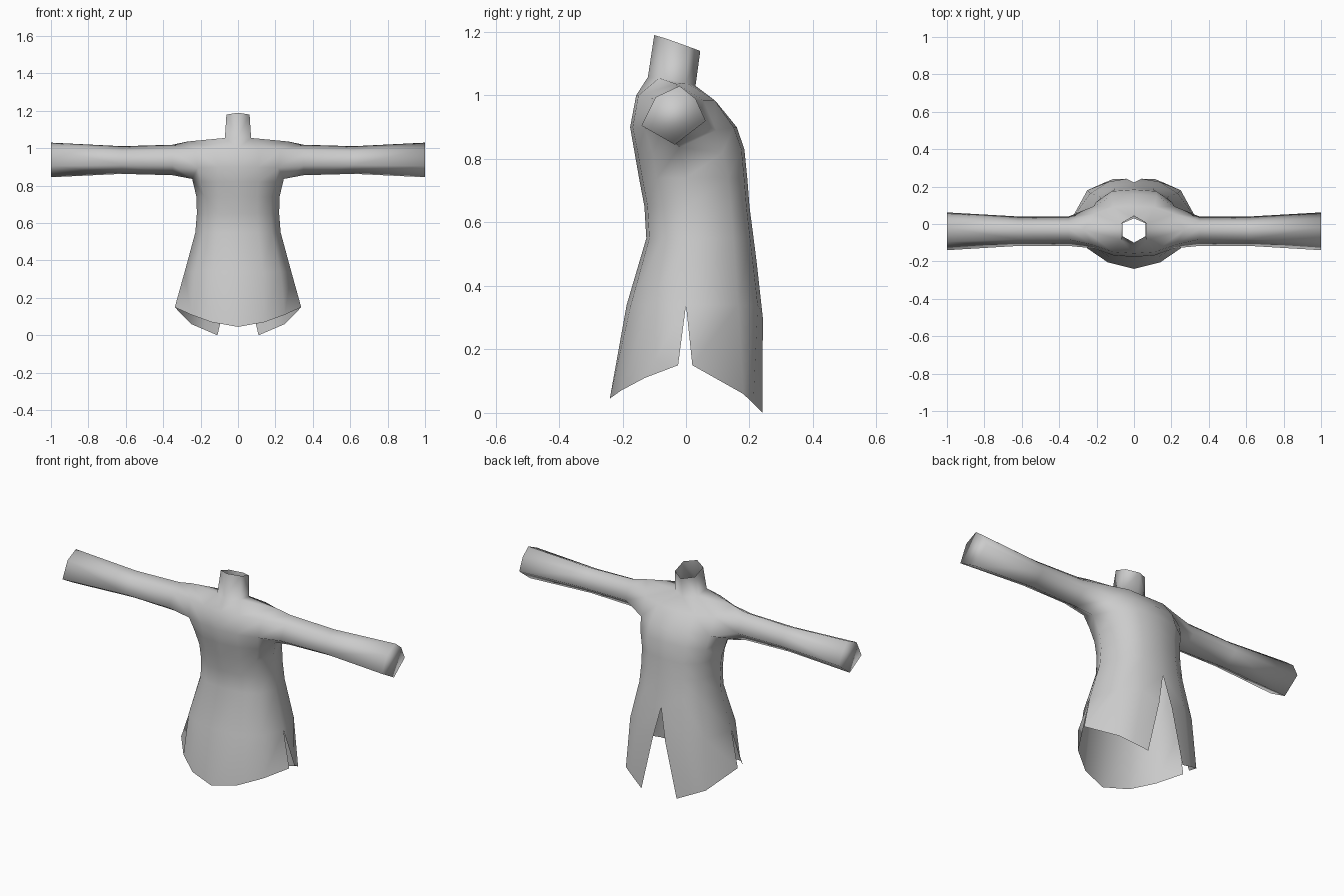
import bpy, bmesh

if "Cube" in bpy.data.objects:
    bpy.data.objects.remove(bpy.data.objects["Cube"])

cloth = bpy.data.materials.new("grey_cloth")
cloth.diffuse_color = (0.6, 0.6, 0.6, 1)
cloth.use_nodes = True
cloth.node_tree.nodes["Principled BSDF"].inputs["Base Color"].default_value = cloth.diffuse_color

bm = bmesh.new()


def loft(rows, closed=False):
    """Skin a list of equally long point rows with quads."""
    grid = [[bm.verts.new(p) for p in row] for row in rows]
    for a, b in zip(grid, grid[1:]):
        n = len(a)
        for i in range(n if closed else n - 1):
            j = (i + 1) % n
            bm.faces.new((a[i], a[j], b[j], b[i]))
    return grid


def face(*points):
    bm.faces.new([bm.verts.new(p) for p in points])


# Torso levels: height, half width, side y, front y, back y
levels = [(0.34, 0.285, 0.0, -0.187, 0.238),
          (0.55, 0.228, 0.01, -0.125, 0.212),
          (0.65, 0.220, 0.01, -0.131, 0.200),
          (0.74, 0.222, 0.0, -0.148, 0.193)]
front_shape = [(0, 1), (0.47, 0.93), (0.80, 0.62), (1, 0)]
back_shape = [(1, 0), (0.82, 0.69), (0.47, 0.95), (0, 1)]


def level_row(level, shape, reach):
    z, w, side, *ends = level
    end = ends[reach]
    return [(w * fx, side + (end - side) * fy, z) for fx, fy in shape]


# Hem points, then levels, then the chest up to the armhole
front = [[(0, -0.24, 0.045), (0.14, -0.205, 0.07), (0.25, -0.13, 0.11), (0.338, -0.025, 0.15)]]
back = [[(0.338, 0.02, 0.15), (0.25, 0.18, 0.06), (0.18, 0.212, 0.03), (0.11, 0.241, 0)]]
front += [level_row(l, front_shape, 0) for l in levels]
back += [level_row(l, back_shape, 1) for l in levels]
back[1][3] = (0.04, 0.242, 0.30)      # edge of the rear slit
back[2][3] = (0, 0.222, 0.48)         # top of the rear slit
armpit = (0.245, -0.02, 0.836)
front.append([(0, -0.162, 0.82), (0.11, -0.152, 0.82), (0.20, -0.105, 0.82), armpit])
back.append([armpit, (0.205, 0.115, 0.82), (0.12, 0.175, 0.83), (0, 0.184, 0.83)])
loft(front)
loft(back)

# Upper chest and upper back
chest_low = [(0, -0.176, 0.90), (0.11, -0.168, 0.90), (0.215, -0.13, 0.895)]
chest_top = [(0, -0.157, 1.0), (0.11, -0.15, 1.0), (0.225, -0.11, 0.99)]
back_low = [(0.215, 0.095, 0.89), (0.12, 0.15, 0.90), (0, 0.16, 0.90)]
back_top = [(0.215, 0.055, 0.985), (0.11, 0.09, 0.985), (0, 0.095, 0.98)]
loft([front[-1][:3], chest_low, chest_top])
loft([back[-1][1:], back_low, back_top])

# Shoulder yoke and open hexagonal neck
shoulder = (0.27, -0.03, 1.036)
neck_base = [(0, -0.12, 1.058), (0.07, -0.085, 1.055), (0.07, 0.0, 1.04), (0, 0.03, 1.03)]
neck_top = [(0, -0.10, 1.19), (0.062, -0.065, 1.18), (0.062, 0.01, 1.153), (0, 0.045, 1.14)]
loft([chest_top, [neck_base[0], neck_base[1], shoulder]])
loft([back_top, [shoulder, neck_base[2], neck_base[3]]])
face(neck_base[1], neck_base[2], shoulder)
loft([neck_base, neck_top])

# Sleeve: armhole loop, then scaled cuff sections
cuff = [(-0.035, 0.845), (-0.14, 0.905), (-0.095, 0.995),
        (-0.02, 1.03), (0.03, 0.99), (0.062, 0.92)]
armhole = [armpit, chest_low[2], chest_top[2], shoulder, back_top[0], back_low[0]]
cy, cz = -0.037, 0.935
sections = [armhole]
for x, sy, sz in [(0.35, 0.78, 0.88), (0.62, 0.78, 0.80), (1.0, 1.0, 1.0)]:
    sections.append([(x, cy + (y - cy) * sy, cz + (z - cz) * sz) for y, z in cuff])
sleeve = loft(sections, closed=True)
bm.faces.new(sleeve[-1])
# Small gussets joining the armpit to the armhole
face(front[-1][2], armpit, chest_low[2])
face(back[-1][1], armpit, back_low[0])

# Mirror to the other side and weld
geom = bm.verts[:] + bm.edges[:] + bm.faces[:]
copy = bmesh.ops.duplicate(bm, geom=geom)["geom"]
for v in copy:
    if isinstance(v, bmesh.types.BMVert):
        v.co.x = -v.co.x
bmesh.ops.reverse_faces(bm, faces=[f for f in copy if isinstance(f, bmesh.types.BMFace)])
bmesh.ops.remove_doubles(bm, verts=bm.verts[:], dist=0.0005)
bmesh.ops.recalc_face_normals(bm, faces=bm.faces[:])
for f in bm.faces:
    f.smooth = True

mesh = bpy.data.meshes.new("robe")
bm.to_mesh(mesh)
bm.free()
mesh.materials.append(cloth)
robe = bpy.data.objects.new("robe", mesh)
bpy.context.collection.objects.link(robe)
